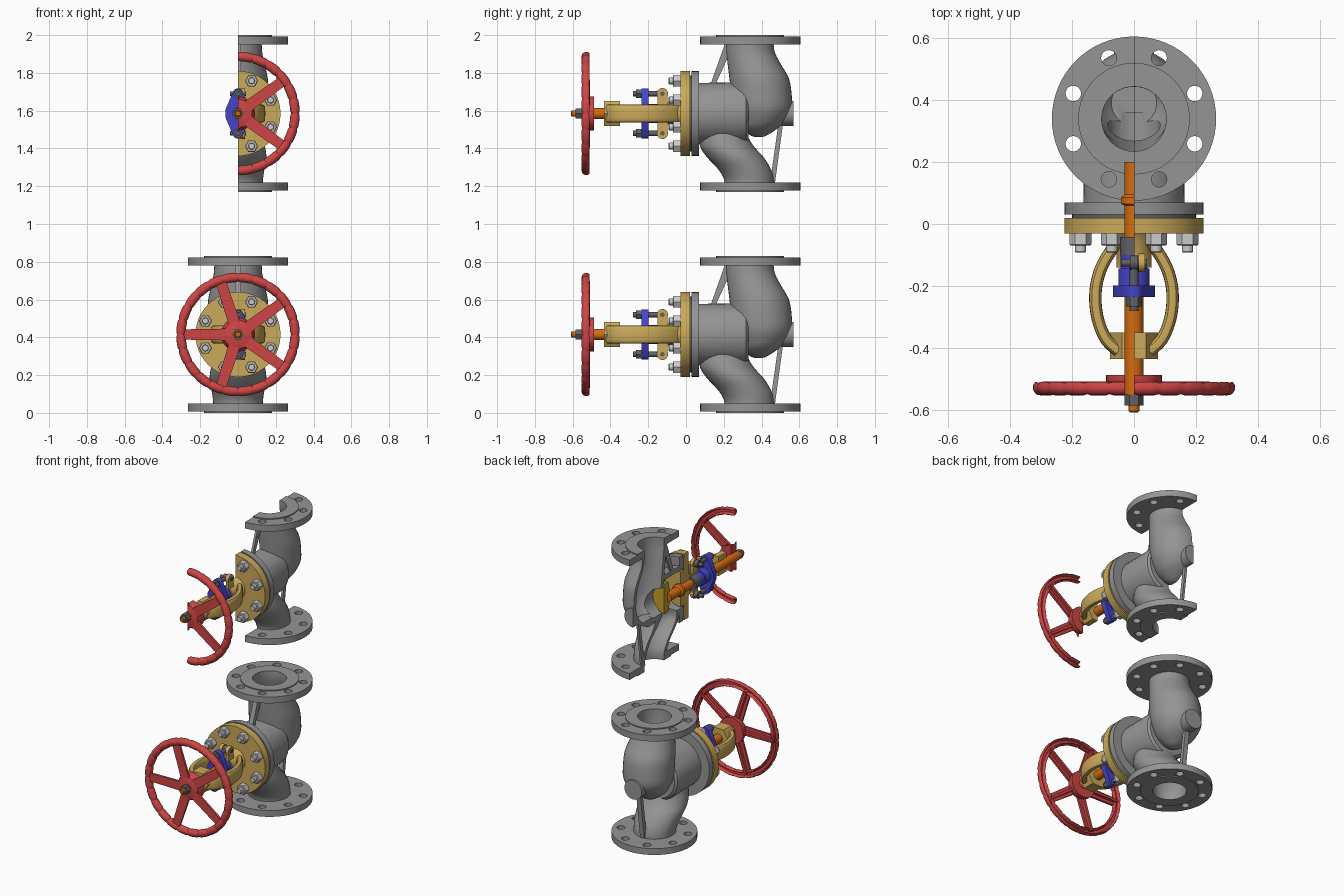
import bpy, bmesh
from math import sin, cos, pi, radians

cube = bpy.data.objects.get("Cube")
if cube:
    bpy.data.objects.remove(cube)

AXIS_Z = 0.415      # height of the stem axis
PORT_Y = 0.34       # centre of the two pipe flanges
HEIGHT = 0.83
LIFT = 1.17         # offset of the sectioned copy


def material(name, rgb):
    m = bpy.data.materials.new(name)
    m.use_nodes = True
    m.diffuse_color = (*rgb, 1)
    m.node_tree.nodes["Principled BSDF"].inputs["Base Color"].default_value = (*rgb, 1)
    return m


GREY = material("cast grey", (.30, .30, .30))
YELLOW = material("ochre yellow", (.60, .40, .10))
RED = material("wheel red", (.62, .06, .06))
BLUE = material("gland blue", (.06, .06, .60))
ORANGE = material("stem orange", (.66, .15, .005))
STEEL = material("light steel", (.60, .60, .60))
DARK = material("dark steel", (.12, .12, .13))
GOLD = material("disc gold", (.58, .34, .02))

parts, kept_whole = [], []


def solid(name, mat, groups, closed=False):
    """Skin each group of equal-length rings; capped, or closed into a loop."""
    bm = bmesh.new()
    for rings in groups:
        vs = [[bm.verts.new(p) for p in ring] for ring in rings]
        count, n = len(vs), len(vs[0])
        for i in range(count if closed else count - 1):
            a, b = vs[i], vs[(i + 1) % count]
            for j in range(n):
                k = (j + 1) % n
                bm.faces.new((a[j], a[k], b[k], b[j]))
        if not closed:
            bm.faces.new(vs[0])
            bm.faces.new(vs[-1])
    bmesh.ops.recalc_face_normals(bm, faces=bm.faces)
    mesh = bpy.data.meshes.new(name)
    bm.to_mesh(mesh)
    bm.free()
    mesh.materials.append(mat)
    obj = bpy.data.objects.new(name, mesh)
    bpy.context.collection.objects.link(obj)
    return obj


def place(axis, a, u, v):
    return {"X": (a, u, v), "Y": (u, a, v), "Z": (u, v, a)}[axis]


def stack(axis, profile, centre, segs=40):
    """Circles of (position, radius) along an axis."""
    return [[place(axis, a, centre[0] + r * cos(2 * pi * k / segs),
                   centre[1] + r * sin(2 * pi * k / segs)) for k in range(segs)]
            for a, r in profile]


STEM = (0, AXIS_Z)


def turned(name, mat, profile, segs=40):
    return solid(name, mat, [stack("Y", profile, STEM, segs)])


def extrude(axis, outline, a, b):
    return [[place(axis, s, *p) for p in outline] for s in (a, b)]


def curve_points(pts, steps=5):
    """Catmull-Rom interpolation of tuples."""
    pts = [pts[0]] + pts + [pts[-1]]
    out = []
    for p, q, r, s in zip(pts, pts[1:], pts[2:], pts[3:]):
        for i in range(steps):
            t = i / steps
            out.append(tuple(b + t * (c - a) / 2 + t * t * (a - 2.5 * b + 2 * c - d / 2)
                             + t ** 3 * (1.5 * (b - c) + (d - a) / 2)
                             for a, b, c, d in zip(p, q, r, s)))
    return out + [pts[-1]]


def bent_pipe(name, edges):
    """Level circles spanning (height, front edge, back edge)."""
    rings = [stack("Z", [(z, (b - f) / 2)], (0, (f + b) / 2))[0]
             for z, f, b in curve_points(edges)]
    return solid(name, GREY, [rings])


def boolean(target, other, operation, keep=False):
    bpy.context.view_layer.update()
    mod = target.modifiers.new("bool", "BOOLEAN")
    mod.operation, mod.solver, mod.object = operation, "EXACT", other
    bpy.context.view_layer.objects.active = target
    bpy.ops.object.modifier_apply(modifier=mod.name)
    if not keep:
        bpy.data.objects.remove(other)


# Cast body: chamber, bent pipes, flanges, rear boss
body = turned("valve_body", GREY, [(.05, .162), (.3, .165), (.318, .16), (.33, .145)])
flange = [(0, .18), (.007, .18), (.007, .265), (.05, .265)]
upper = [(.80, .213, .463), (.74, .214, .47), (.68, .22, .50), (.60, .23, .545),
         (.51, .24, .56), (.44, .25, .56), (.38, .27, .53), (.34, .29, .49),
         (.30, .34, .43), (.29, .37, .40)]
lower = [(.03, .205, .467), (.07, .20, .465), (.12, .17, .45), (.185, .11, .41),
         (.24, .075, .36), (.30, .07, .325), (.36, .08, .315)]
for extra in (
        bent_pipe("upper_pipe", upper),
        bent_pipe("lower_pipe", lower),
        turned("bonnet_seat", GREY, [(.03, .225), (.07, .225)]),
        turned("rear_boss", GREY, [(.44, .065), (.57, .065)]),
        solid("bottom_flange", GREY, [stack("Z", flange, (0, PORT_Y), 64)]),
        solid("top_flange", GREY, [stack("Z", [(HEIGHT - z, r) for z, r in flange],
                                         (0, PORT_Y), 64)])):
    boolean(body, extra, "UNION")

# Flow passages and bolt holes
wall = .027
upper_bore = [(.86, .235, .445), (.78, .235, .445)] + \
             [(z, f + wall, b - wall) for z, f, b in upper[2:8]]
lower_bore = [(-.03, .235, .445), (.05, .235, .445), (.12, .197, .42), (.185, .137, .38),
              (.24, .102, .32), (.30, .10, .265), (.36, .11, .25)]
holes = []
for k in range(8):
    a = pi / 8 + k * pi / 4
    spot = (.212 * cos(a), PORT_Y + .212 * sin(a))
    for z in (-.02, HEIGHT - .054):
        holes.append(stack("Z", [(z, .025), (z + .074, .025)], spot, 20))
for cut in (bent_pipe("upper_bore", upper_bore), bent_pipe("lower_bore", lower_bore),
            turned("chamber_bore", GREY, [(0, .13), (.235, .13)]),
            turned("seat_bore", GREY, [(.2, .085), (.36, .085)]),
            solid("flange_holes", GREY, holes)):
    boolean(body, cut, "DIFFERENCE")
parts.append(body)

# Stiffening struts
front_strut = [(.13, .57), (.157, .57), (.23, .73), (.23, .79), (.208, .79)]
back_strut = [(.515, .37), (.488, .35), (.452, .10), (.435, .04), (.47, .04)]
parts += [solid("front_strut", GREY, [extrude("X", front_strut, -.016, .016)]),
          solid("back_strut", GREY, [extrude("X", back_strut, -.016, .016)])]

# Bonnet, gasket and disc
bonnet = [(.031, .06), (.12, .06), (.12, .02), (.225, .02), (.225, -.03), (.075, -.03),
          (.058, -.06), (.056, -.14), (.046, -.14), (.046, -.04), (.031, -.04)]


def revolve(name, mat, profile, segs=48):
    return solid(name, mat, [[[(r * cos(2 * pi * k / segs), y, AXIS_Z + r * sin(2 * pi * k / segs))
                               for r, y in profile] for k in range(segs)]], closed=True)


parts += [revolve("bonnet", YELLOW, bonnet),
          revolve("gasket", DARK, [(.122, .019), (.2, .019), (.2, .031), (.122, .031)]),
          turned("disc", GOLD, [(.175, .045), (.19, .1), (.235, .1)])]

# Bonnet nuts and studs
spots = [(.187 * cos(a), AXIS_Z + .187 * sin(a)) for a in (pi / 8 + k * pi / 4 for k in range(8))]
parts += [solid("bonnet_nuts", STEEL,
                [stack("Y", [(-.025, .035), (-.066, .035), (-.07, .03)], s, 6) for s in spots]),
          solid("bonnet_studs", STEEL,
                [stack("Y", [(-.02, .018), (-.088, .018), (-.092, .015)], s, 16) for s in spots])]

# Yoke arms and yoke hub
path = curve_points([(.035, -.04), (.07, -.08), (.105, -.14), (.122, -.20), (.124, -.26),
                     (.113, -.32), (.088, -.375), (.05, -.41)], 4)
arms = []
for side in (-1, 1):
    rings = []
    for i, (x, y) in enumerate(path):
        (x0, y0), (x1, y1) = path[max(i - 1, 0)], path[min(i + 1, len(path) - 1)]
        size = ((x1 - x0) ** 2 + (y1 - y0) ** 2) ** .5
        nx, ny = (y0 - y1) / size, (x1 - x0) / size
        ring = []
        for k in range(16):
            c, s = cos(k * pi / 8), sin(k * pi / 8)
            u = .02 * abs(c) ** .6 * (1 if c > 0 else -1)
            v = .048 * abs(s) ** .6 * (1 if s > 0 else -1)
            ring.append((side * (x + nx * u), y + ny * u, AXIS_Z + v))
        rings.append(ring)
    arms.append(rings)
parts += [solid("yoke_arms", YELLOW, arms),
          turned("yoke_hub", YELLOW, [(-.35, .077), (-.435, .077)], 6)]

# Gland lugs, eye bolts and pins above and below the stem
for side, label in ((1, "upper"), (-1, "lower")):
    z = AXIS_Z + side * .105
    web = [(-.15, AXIS_Z + side * .035), (-.095, AXIS_Z + side * .035), (-.1, z), (-.15, z)]
    cheeks, webs = [], []
    for a, b in ((-.036, -.014), (.014, .036)):
        cheeks.append(stack("X", [(a, .03), (b, .03)], (-.125, z), 24))
        webs.append(extrude("X", web, a * .98, b * .98))
    parts += [solid(label + "_lug_cheeks", YELLOW, cheeks), solid(label + "_lug_webs", YELLOW, webs)]
    kept_whole += [
        solid(label + "_eye", DARK, [stack("X", [(-.013, .024), (.013, .024)], (-.125, z), 24)]),
        solid(label + "_pin", DARK, [stack("X", [(-.042, .012), (.042, .012)], (-.125, z), 16)]),
        solid(label + "_eye_bolt", DARK, [stack("Y", [(-.12, .014), (-.28, .014)], (0, z), 16)]),
        solid(label + "_eye_nut", DARK, [stack("Y", [(-.232, .026), (-.266, .026)], (0, z), 6)])]

# Gland plate, gland sleeve and packing
plate = []
for s in (1, -1):
    plate += [(s * .067, AXIS_Z - s * .02), (s * .067, AXIS_Z + s * .02)]
    plate += [(s * .028 * cos(radians(d)), AXIS_Z + s * (.105 + .028 * sin(radians(d))))
              for d in range(30, 151, 20)]
kept_whole += [
    solid("gland_plate", BLUE, [extrude("Y", plate, -.235, -.198)]),
    turned("gland_sleeve", BLUE, [(-.1, .044), (-.143, .044), (-.143, .05), (-.21, .05)]),
    turned("packing", DARK, [(-.042, .045), (-.1, .045)])]

# Stem and its end nut
kept_whole += [
    turned("stem", ORANGE, [(.2, .03), (.095, .03), (.085, .042), (.065, .042), (.06, .03),
                            (-.55, .03), (-.55, .017), (-.603, .017), (-.608, .013)], 28),
    turned("wheel_nut", DARK, [(-.545, .03), (-.585, .03)], 6)]

# Handwheel: finger-grip rim with a grooved back, ribbed spokes, hub
rim = []
for i in range(144):
    a = 2 * pi * i / 144
    m = .025 - .004 * (cos(24 * a) > .6)
    ring = []
    for k in range(16):
        c, s = cos(k * pi / 8), sin(k * pi / 8)
        r = .302 + m * c
        ring.append((r * cos(a), -.528 + m * (-.2 if s > .85 else s), AXIS_Z + r * sin(a)))
    rim.append(ring)
parts.append(solid("handwheel_rim", RED, [rim], closed=True))


def spokes(name, inner, outer, front, back):
    groups = []
    for k in range(5):
        a = pi + k * 2 * pi / 5
        c, s = cos(a), sin(a)
        groups.append([[(c * r - s * w * e, y, AXIS_Z + s * r + c * w * e)
                        for e, y in ((-1, front), (1, front), (1, back), (-1, back))]
                       for r, w in ((.06, inner), (.296, outer))])
    return solid(name, RED, groups)


parts += [spokes("handwheel_spokes", .031, .027, -.543, -.528),
          spokes("spoke_ribs", .009, .008, -.53, -.508),
          turned("handwheel_hub", RED, [(-.546, .06), (-.54, .075), (-.512, .09), (-.487, .09)])]

# Sectioned copy above: castings and wheel halved, stem and gland left whole
blade = solid("section_cutter", GREY,
              [extrude("X", [(-1, .9), (1, .9), (1, 2.3), (-1, 2.3)], -1, .0007)])
copies = []
for obj in parts + kept_whole:
    twin = obj.copy()
    twin.data = obj.data.copy()
    twin.name = "section_" + obj.name
    twin.location.z = LIFT
    bpy.context.collection.objects.link(twin)
    if obj in parts:
        boolean(twin, blade, "DIFFERENCE", keep=True)
    copies.append(twin)
bpy.data.objects.remove(blade)

# Smooth round surfaces, keep edges crisp
bpy.ops.object.select_all(action="DESELECT")
for obj in parts + kept_whole + copies:
    obj.select_set(True)
bpy.context.view_layer.objects.active = body
bpy.ops.object.shade_smooth_by_angle(angle=radians(32))
